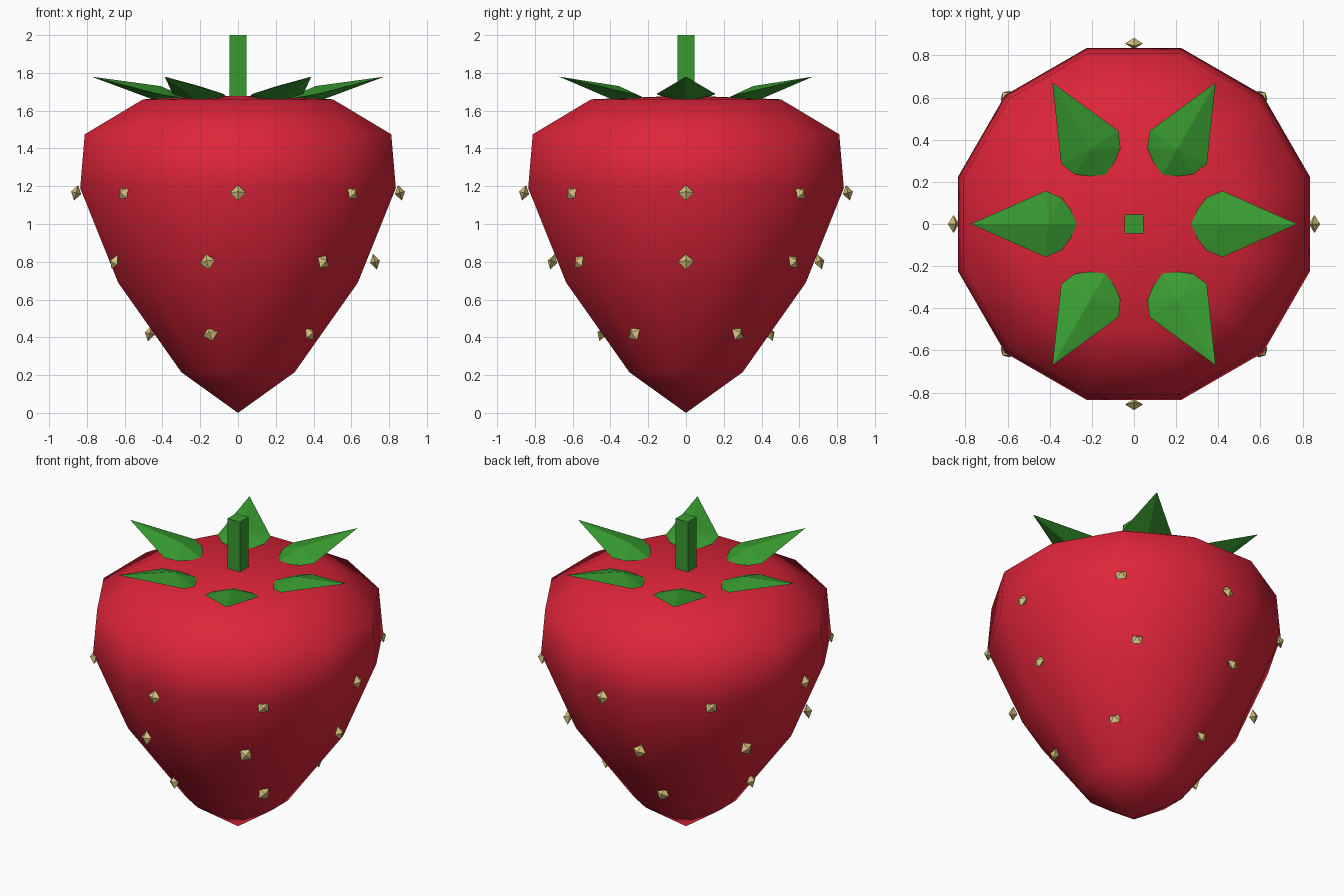
import bpy
import bmesh
from math import radians, cos, sin, tau
from mathutils import Matrix, Vector

if "Cube" in bpy.data.objects:
    bpy.data.objects.remove(bpy.data.objects["Cube"])


def material(name, rgb):
    mat = bpy.data.materials.new(name)
    mat.use_nodes = True
    mat.diffuse_color = (*rgb, 1)
    bsdf = mat.node_tree.nodes["Principled BSDF"]
    bsdf.inputs["Base Color"].default_value = (*rgb, 1)
    bsdf.inputs["Roughness"].default_value = 0.7
    return mat


red = material("berry red", (0.73, 0.018, 0.042))
green = material("leaf green", (0.04, 0.33, 0.03))
straw = material("seed straw", (0.66, 0.53, 0.2))


def make(name, bm, mat, smooth=False):
    bmesh.ops.recalc_face_normals(bm, faces=bm.faces[:])
    for face in bm.faces:
        face.smooth = smooth
    mesh = bpy.data.meshes.new(name)
    bm.to_mesh(mesh)
    bm.free()
    mesh.materials.append(mat)
    obj = bpy.data.objects.new(name, mesh)
    bpy.context.collection.objects.link(obj)
    return obj


# Berry body: twelve-sided lathe with a pole at each end
SIDES = 12
profile = [(0.31, 0.215), (0.657, 0.69), (0.865, 1.19), (0.84, 1.475), (0.52, 1.66)]
bm = bmesh.new()
rings = []
for r, z in profile:
    angles = [tau * (i + 0.5) / SIDES for i in range(SIDES)]
    rings.append([bm.verts.new((r * cos(a), r * sin(a), z)) for a in angles])
tip = bm.verts.new((0, 0, 0))
crown = bm.verts.new((0, 0, 1.68))
for i in range(SIDES):
    j = (i + 1) % SIDES
    for low, high in zip(rings, rings[1:]):
        bm.faces.new((low[i], low[j], high[j], high[i]))
    bm.faces.new((tip, rings[0][j], rings[0][i]))
    bm.faces.new((crown, rings[-1][i], rings[-1][j]))
make("berry_body", bm, red, smooth=True)

# Stem: square post
bm = bmesh.new()
bmesh.ops.create_cube(bm, size=1, matrix=Matrix.Translation((0, 0, 1.825))
                      @ Matrix.Diagonal((0.09, 0.09, 0.35, 1)))
make("stem", bm, green)

# Leaves: pointed outline with a raised ridge above and a keel below
half = [(0.345, 0.125, 1.675), (0.42, 0.157, 1.688)]
outline = ([(0.25, 0, 1.66)] + half + [(0.775, 0, 1.78)]
           + [(x, -y, z) for x, y, z in reversed(half)])
for k in range(6):
    bm = bmesh.new()
    edge = [bm.verts.new(p) for p in outline]
    ridge = bm.verts.new((0.41, 0, 1.73))
    keel = bm.verts.new((0.42, 0, 1.648))
    for a, b in zip(edge, edge[1:] + edge[:1]):
        bm.faces.new((a, b, ridge))
        bm.faces.new((b, a, keel))
    bm.transform(Matrix.Rotation(radians(60 * k), 4, "Z"))
    make(f"leaf_{k + 1}", bm, green)


# Seeds: flattened octahedra in three rows, turned to face outward
def seed(name, radius, z, angle):
    out = Vector((cos(angle), sin(angle), 0.25))
    turn = Vector((0, 0, 1)).rotation_difference(out).to_matrix().to_4x4()
    place = Matrix.Translation((radius * cos(angle), radius * sin(angle), z))
    bm = bmesh.new()
    corners = [bm.verts.new(p) for p in ((1, 0, 0), (0, 1, 0), (-1, 0, 0), (0, -1, 0))]
    for side in (1, -1):
        apex = bm.verts.new((0, 0, side))
        for a, b in zip(corners, corners[1:] + corners[:1]):
            bm.faces.new((a, b, apex))
    bm.transform(place @ turn @ Matrix.Diagonal((0.043, 0.043, 0.027, 1)))
    make(name, bm, straw)


rows = [("upper", 8, 0.857, 1.165, 0),
        ("middle", 7, 0.725, 0.8, 0),
        ("lower", 5, 0.467, 0.42, 36)]
for row, count, radius, z, start in rows:
    for k in range(count):
        seed(f"{row}_seed_{k + 1}", radius, z, radians(start) + tau * k / count)
